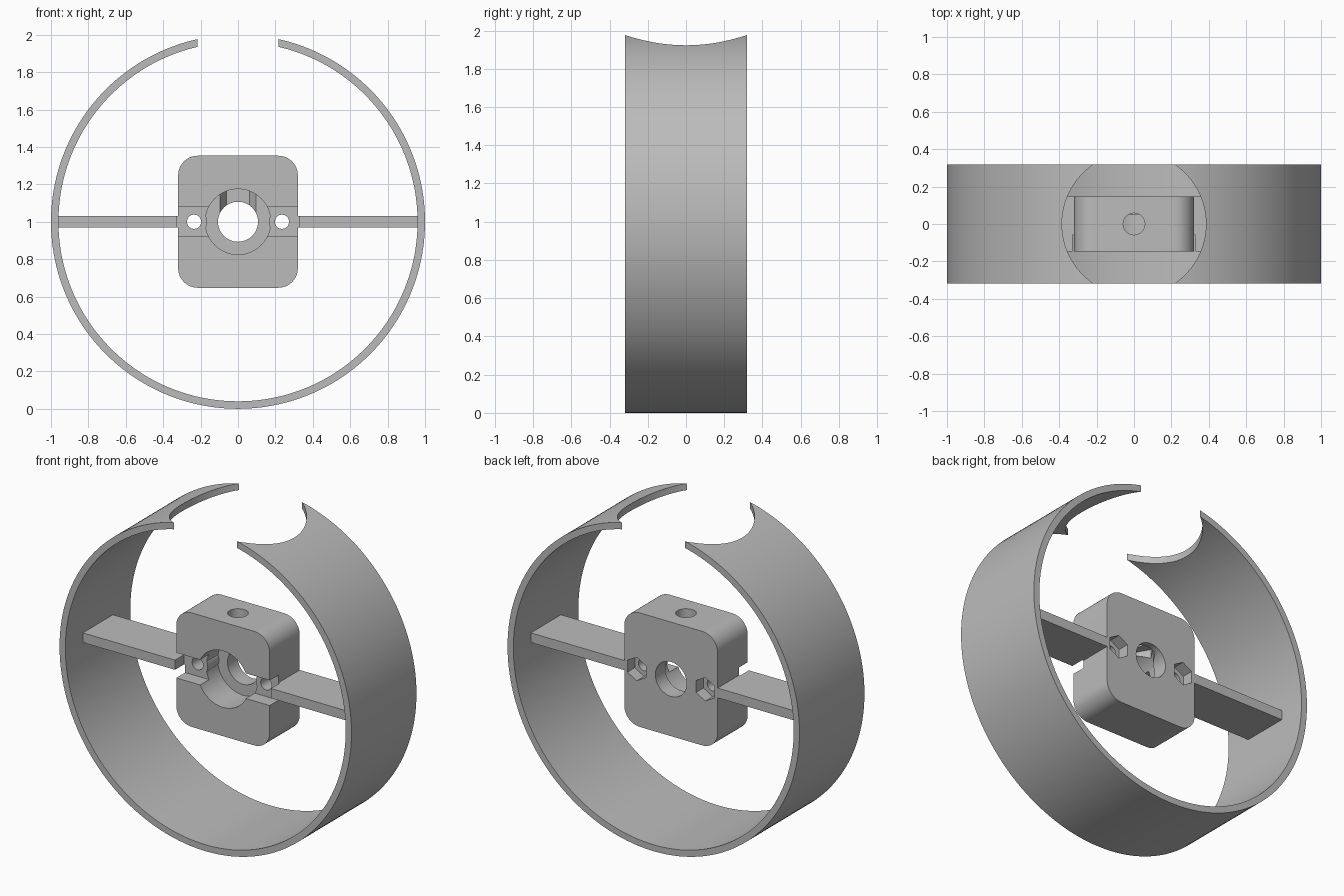
import bpy
import math
from mathutils import Matrix

cube = bpy.data.objects.get("Cube")
if cube:
    bpy.data.objects.remove(cube, do_unlink=True)

grey = bpy.data.materials.new("plain grey")
grey.use_nodes = True
tone = (0.5, 0.5, 0.5, 1)
grey.diffuse_color = tone
grey.node_tree.nodes["Principled BSDF"].inputs["Base Color"].default_value = tone

MID = 1.0      # height of the hub axis
DEPTH = 0.147  # half depth of hub and arms


def box(name, x0, x1, y0, y1, z0, z1):
    bpy.ops.mesh.primitive_cube_add(size=1)
    o = bpy.context.object
    o.name = name
    o.data.transform(Matrix.Translation(((x0 + x1) / 2, (y0 + y1) / 2, (z0 + z1) / 2))
                     @ Matrix.Diagonal((x1 - x0, y1 - y0, z1 - z0, 1)))
    o.data.materials.append(grey)
    return o


def prism(name, radius, start, end, axis="Y", x=0.0, sides=64, turn=0.0):
    """Round or hexagonal bar along Y (at hub height) or along Z."""
    bpy.ops.mesh.primitive_cylinder_add(vertices=sides, radius=radius, depth=end - start)
    o = bpy.context.object
    o.name = name
    m = Matrix.Translation((0, 0, (start + end) / 2)) @ Matrix.Rotation(turn, 4, "Z")
    if axis == "Y":
        m = Matrix.Translation((x, 0, MID)) @ Matrix.Rotation(-math.pi / 2, 4, "X") @ m
    o.data.transform(m)
    o.data.materials.append(grey)
    return o


def combine(target, other, operation="DIFFERENCE"):
    mod = target.modifiers.new("combine", "BOOLEAN")
    mod.operation = operation
    mod.solver = "EXACT"
    mod.object = other
    bpy.context.view_layer.objects.active = target
    bpy.ops.object.modifier_apply(modifier=mod.name)
    bpy.data.objects.remove(other, do_unlink=True)


def smooth(o):
    bpy.ops.object.select_all(action="DESELECT")
    o.select_set(True)
    bpy.context.view_layer.objects.active = o
    bpy.ops.object.shade_smooth_by_angle(angle=math.radians(30))


# Outer ring with a round opening cut down through its top
ring = prism("outer_ring", 1.0, -0.318, 0.318, sides=180)
combine(ring, prism("ring_bore", 0.96, -0.5, 0.5, sides=180))
combine(ring, prism("top_opening", 0.385, 1.5, 2.2, axis="Z", sides=96))
smooth(ring)

# Hub block with rounded corners along its depth
hub = box("hub_block", -0.32, 0.32, -DEPTH, DEPTH, MID - 0.353, MID + 0.353)
bev = hub.modifiers.new("corners", "BEVEL")
bev.width = 0.105
bev.segments = 12
bev.limit_method = "WEIGHT"
weights = hub.data.attributes.new("bevel_weight_edge", "FLOAT", "EDGE")
for e in hub.data.edges:
    a, b = (hub.data.vertices[i].co for i in e.vertices)
    weights.data[e.index].value = 1.0 if abs(a.y - b.y) > 0.1 else 0.0
bpy.context.view_layer.objects.active = hub
bpy.ops.object.modifier_apply(modifier=bev.name)


def front_slot():
    return box("front_slot", -0.328, 0.328, -0.3, -0.06, MID - 0.078, MID + 0.078)


# Motor recess keeps a small lip around each screw hole
recess = prism("front_recess", 0.175, -0.3, 0.05)
for side in (-1, 1):
    combine(recess, prism("screw_lip", 0.07, -0.06, 0.1, x=side * 0.235, sides=32))
combine(hub, recess)
combine(hub, front_slot())
combine(hub, prism("shaft_bore", 0.107, -0.3, 0.3))

# Set screw hole and its nut pocket above the bore
combine(hub, prism("set_screw_hole", 0.058, MID, 1.5, axis="Z", sides=32))
combine(hub, prism("set_nut_pocket", 0.125, MID, MID + 0.18, axis="Z", sides=6,
                   turn=math.pi / 6))

# Side screw holes with hexagonal nut pockets at the back
for side in (-1, 1):
    combine(hub, prism("screw_hole", 0.038, -0.3, 0.3, x=side * 0.235, sides=32))
    combine(hub, prism("nut_pocket", 0.073, 0.075, 0.3, x=side * 0.235, sides=6))
smooth(hub)

# Flat arms joining hub and ring, notched by the front slot
for name, side in (("left_arm", 1), ("right_arm", -1)):
    x0, x1 = sorted((side * 0.315, side * 0.965))
    arm = box(name, x0, x1, -DEPTH, DEPTH, MID - 0.03, MID + 0.03)
    combine(arm, front_slot())
